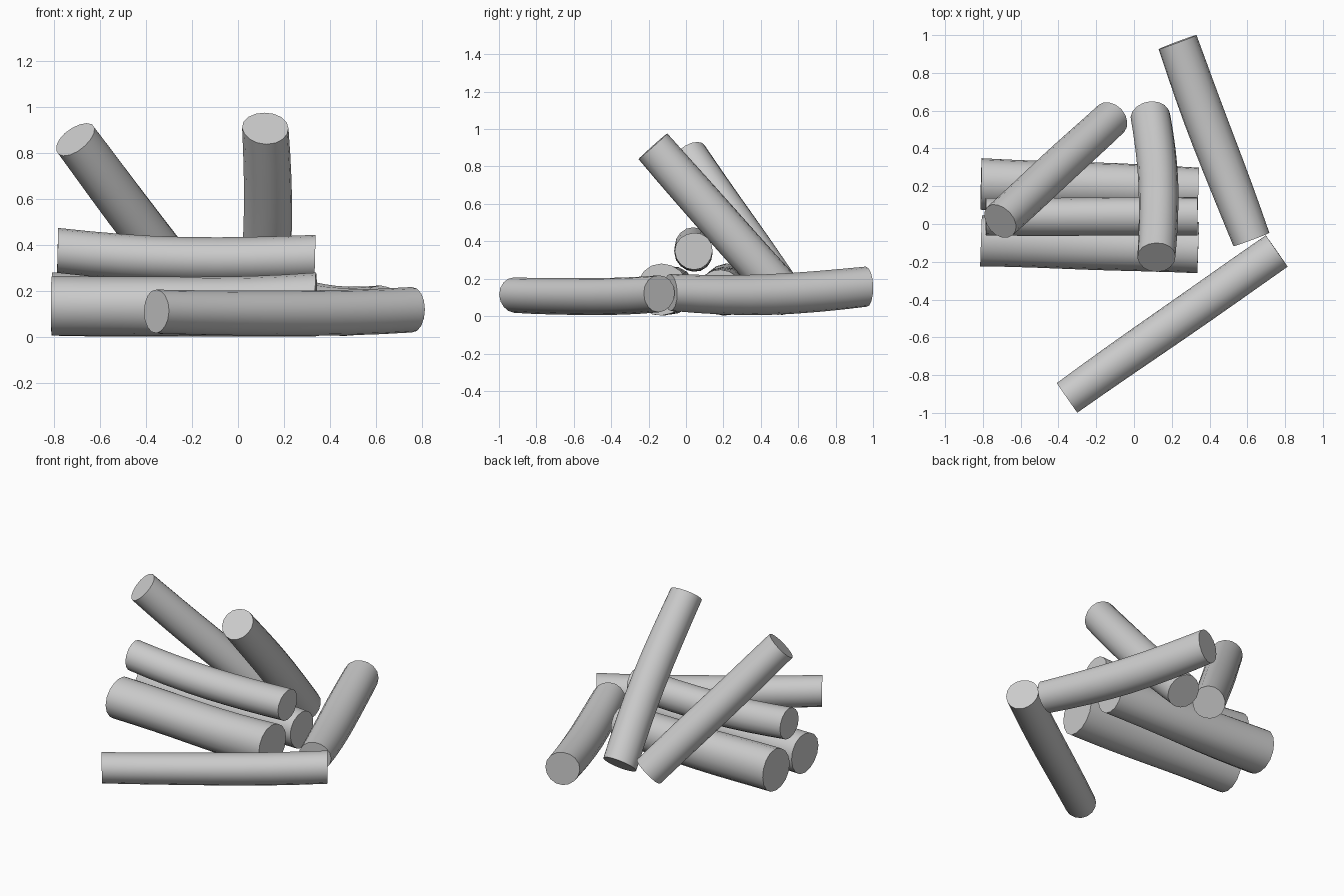
import bpy, bmesh, math, random
from mathutils import Vector

if "Cube" in bpy.data.objects:
    bpy.data.objects.remove(bpy.data.objects["Cube"])

random.seed(7)
SIDES, RINGS = 16, 9


def blend(p, t):
    """Smooth curve through three evenly spaced samples."""
    a, b, c = p
    return a * (2 * t - 1) * (t - 1) + b * 4 * t * (1 - t) + c * t * (2 * t - 1)


def make_log(name, path, radii, lump=0.03):
    pts = [Vector(p) for p in path]
    axis = (pts[2] - pts[0]).normalized()
    side = axis.cross(Vector((0, 0, 1))).normalized()
    up = side.cross(axis).normalized()
    ph = [random.uniform(0, 2 * math.pi) for _ in range(4)]
    bm = bmesh.new()
    rings = []
    for i in range(RINGS):
        t = i / (RINGS - 1)
        centre, r = blend(pts, t), blend(radii, t)
        ring = []
        for k in range(SIDES):
            a = 2 * math.pi * k / SIDES
            # gentle hand-hewn irregularity
            f = 1 + lump * (math.sin(2 * a + ph[0] + 2 * t) * 0.5
                            + math.sin(3 * a + ph[1] - 2 * t) * 0.5
                            + math.sin(a + ph[2] + 7 * t) * 0.5)
            co = centre + (side * math.cos(a) + up * math.sin(a)) * r * f
            co.z = max(co.z, 0.003)
            ring.append(bm.verts.new(co))
        rings.append(ring)
    for r0, r1 in zip(rings, rings[1:]):
        for k in range(SIDES):
            n = (k + 1) % SIDES
            bm.faces.new((r0[k], r0[n], r1[n], r1[k]))
    # sawn ends
    bm.faces.new(rings[0][::-1])
    bm.faces.new(rings[-1])
    bmesh.ops.recalc_face_normals(bm, faces=bm.faces)
    mesh = bpy.data.meshes.new(name)
    bm.to_mesh(mesh)
    bm.free()
    obj = bpy.data.objects.new(name, mesh)
    bpy.context.collection.objects.link(obj)
    bpy.ops.object.select_all(action='DESELECT')
    obj.select_set(True)
    bpy.context.view_layer.objects.active = obj
    bpy.ops.object.shade_smooth_by_angle(angle=math.radians(40))


# stacked pile: two on the ground, one resting on top
make_log("bottom_front_log",
         [(-0.81, -0.09, 0.14), (-0.23, -0.11, 0.135), (0.34, -0.13, 0.142)],
         (0.132, 0.13, 0.138), 0.04)
make_log("bottom_back_log",
         [(-0.81, 0.215, 0.14), (-0.23, 0.20, 0.135), (0.34, 0.185, 0.13)],
         (0.137, 0.13, 0.118), 0.04)
make_log("top_log",
         [(-0.785, 0.04, 0.375), (-0.23, 0.04, 0.338), (0.335, 0.043, 0.347)],
         (0.098, 0.1, 0.1))

# logs leaning on the pile
make_log("leaning_left_log",
         [(-0.71, 0.015, 0.86), (-0.42, 0.28, 0.475), (-0.12, 0.56, 0.078)],
         (0.1, 0.103, 0.1))
make_log("leaning_centre_log",
         [(0.12, -0.175, 0.91), (0.13, 0.195, 0.485), (0.09, 0.57, 0.075)],
         (0.102, 0.107, 0.106))

# loose logs on the ground
make_log("loose_back_log",
         [(0.23, 0.963, 0.158), (0.42, 0.44, 0.118), (0.62, -0.083, 0.125)],
         (0.107, 0.11, 0.1))
make_log("loose_front_log",
         [(0.757, -0.145, 0.121), (0.2, -0.53, 0.105), (-0.355, -0.92, 0.114)],
         (0.1, 0.1, 0.095))
